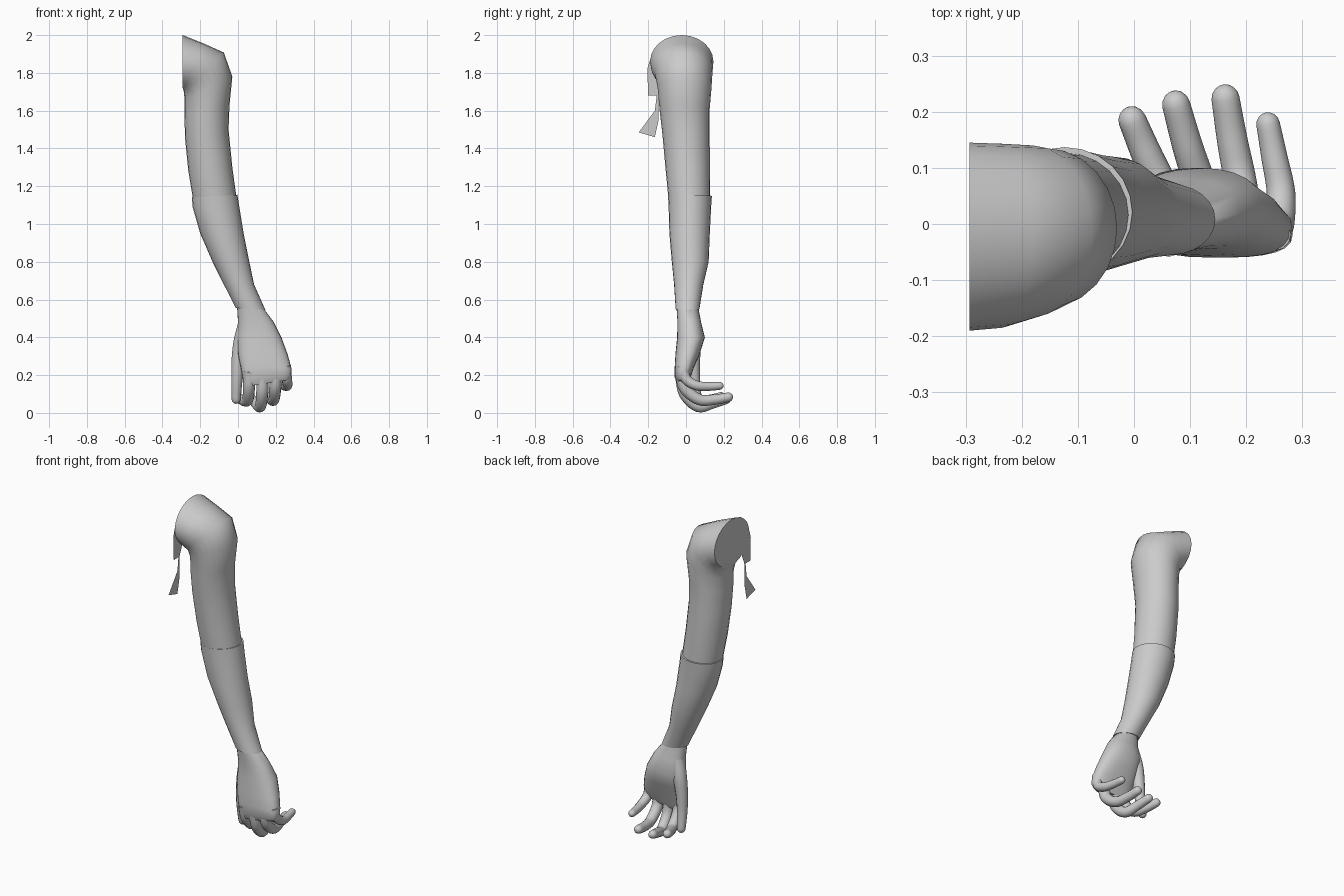
import bpy, bmesh, math
from mathutils import Vector

if "Cube" in bpy.data.objects:
    bpy.data.objects.remove(bpy.data.objects["Cube"])

SIDES = 24


def make_object(name, bm, angle=50):
    bmesh.ops.recalc_face_normals(bm, faces=bm.faces)
    mesh = bpy.data.meshes.new(name)
    bm.to_mesh(mesh)
    bm.free()
    ob = bpy.data.objects.new(name, mesh)
    bpy.context.collection.objects.link(ob)
    bpy.ops.object.select_all(action='DESELECT')
    ob.select_set(True)
    bpy.context.view_layer.objects.active = ob
    bpy.ops.object.shade_smooth_by_angle(angle=math.radians(angle))
    return ob


def skin_rings(name, rings, cap_start=True, cap_end=True):
    """Join a list of point rings into a tube."""
    bm = bmesh.new()
    vr = [[bm.verts.new(p) for p in r] for r in rings]
    n = len(rings[0])
    for a, b in zip(vr, vr[1:]):
        for i in range(n):
            j = (i + 1) % n
            bm.faces.new((a[i], a[j], b[j], b[i]))
    if cap_start:
        bm.faces.new(vr[0])
    if cap_end:
        bm.faces.new(vr[-1])
    return make_object(name, bm)


def section(inner, outer, y0, y1, power=1.0):
    """Oval ring spanning an inner and an outer (x, z) point and a y range."""
    pts = []
    for i in range(SIDES):
        t = 2 * math.pi * i / SIDES
        c, s = math.cos(t), math.sin(t)
        c = math.copysign(abs(c) ** power, c)
        s = math.copysign(abs(s) ** power, s)
        k = (1 + c) / 2
        pts.append((inner[0] + (outer[0] - inner[0]) * k,
                    (y0 + y1) / 2 + (y1 - y0) / 2 * s,
                    inner[1] + (outer[1] - inner[1]) * k))
    return pts


def catmull(points, steps=5):
    p = [points[0] * 2 - points[1]] + points + [points[-1] * 2 - points[-2]]
    out = []
    for i in range(1, len(p) - 2):
        a, b, c, d = p[i - 1:i + 3]
        for s in range(steps):
            t = s / steps
            out.append(0.5 * (2 * b + (c - a) * t + (2 * a - 5 * b + 4 * c - d) * t * t
                              + (3 * b - a - 3 * c + d) * t ** 3))
    return out + [points[-1]]


def digit(name, path, r0, r1):
    """Tapered tube with a rounded tip, following a smooth path."""
    pts = catmull([Vector(p) for p in path])
    n = len(pts)
    radii = [r0 + (r1 - r0) * i / (n - 1) for i in range(n)]
    end = (pts[-1] - pts[-2]).normalized()
    base = pts[-1]
    for a in (25, 50, 70, 85):
        pts.append(base + end * r1 * math.sin(math.radians(a)))
        radii.append(r1 * math.cos(math.radians(a)))
    rings = []
    for i, p in enumerate(pts):
        t = (pts[min(i + 1, len(pts) - 1)] - pts[max(i - 1, 0)]).normalized()
        u = Vector((1, 0, 0))
        u = (u - t * u.dot(t)).normalized()
        v = t.cross(u)
        rings.append([p + radii[i] * (u * math.cos(k * math.pi / 6) + v * math.sin(k * math.pi / 6))
                      for k in range(12)])
    return skin_rings(name, rings)


# Upper arm, cut flat at the shoulder
skin_rings("upper_arm", [
    section((-0.293, 1.72), (-0.293, 2.0), -0.19, 0.145),
    section((-0.289, 1.71), (-0.18, 1.955), -0.185, 0.143),
    section((-0.285, 1.69), (-0.075, 1.908), -0.165, 0.14),
    section((-0.284, 1.66), (-0.03, 1.78), -0.15, 0.135),
    section((-0.284, 1.58), (-0.045, 1.63), -0.14, 0.125),
    section((-0.28, 1.45), (-0.05, 1.50), -0.125, 0.125),
    section((-0.263, 1.28), (-0.03, 1.30), -0.108, 0.127),
    section((-0.238, 1.13), (-0.008, 1.14), -0.093, 0.127),
])

# Thin ragged flap hanging in the cut plane
bm = bmesh.new()
flap = [(-0.19, 1.87), (-0.205, 1.82), (-0.2, 1.68), (-0.155, 1.68), (-0.165, 1.60),
        (-0.25, 1.485), (-0.165, 1.46), (-0.145, 1.55), (-0.145, 1.68),
        (-0.12, 1.74), (-0.12, 1.87)]
bm.faces.new([bm.verts.new((-0.293, y, z)) for y, z in flap])
make_object("shoulder_flap", bm)

# Forearm
skin_rings("forearm", [
    section((-0.244, 1.14), (-0.003, 1.155), -0.095, 0.137),
    section((-0.24, 1.09), (0.007, 1.09), -0.092, 0.133),
    section((-0.2, 0.95), (0.03, 0.95), -0.088, 0.126),
    section((-0.135, 0.8), (0.06, 0.8), -0.075, 0.12),
    section((-0.075, 0.68), (0.085, 0.68), -0.063, 0.092),
    section((-0.012, 0.555), (0.145, 0.545), -0.055, 0.071),
])

# Palm and back of the hand
skin_rings("palm", [
    section((-0.005, 0.56), (0.138, 0.55), -0.05, 0.066),
    section((0.0, 0.48), (0.19, 0.48), -0.045, 0.08, 0.9),
    section((-0.005, 0.40), (0.23, 0.40), -0.047, 0.1, 0.85),
    section((0.0, 0.31), (0.263, 0.31), -0.056, 0.072, 0.8),
    section((0.015, 0.24), (0.282, 0.24), -0.06, 0.042, 0.75),
    section((0.025, 0.18), (0.283, 0.20), -0.06, 0.025, 0.75),
    section((0.045, 0.14), (0.27, 0.175), -0.045, 0.01, 0.75),
])

# Curled fingers and thumb
fingers = {
    "index_finger": [(0.062, -0.025, 0.22), (0.058, -0.005, 0.13), (0.05, 0.06, 0.065), (0.02, 0.13, 0.07), (-0.003, 0.185, 0.085)],
    "middle_finger": [(0.13, -0.025, 0.2), (0.128, -0.005, 0.1), (0.118, 0.065, 0.033), (0.095, 0.14, 0.05), (0.075, 0.213, 0.072)],
    "ring_finger": [(0.2, -0.025, 0.22), (0.197, -0.005, 0.13), (0.19, 0.07, 0.07), (0.175, 0.15, 0.07), (0.163, 0.224, 0.083)],
    "little_finger": [(0.25, -0.018, 0.25), (0.258, 0.0, 0.18), (0.262, 0.055, 0.145), (0.25, 0.12, 0.14), (0.239, 0.178, 0.143)],
}
for name, path in fingers.items():
    small = name == "little_finger"
    digit(name, path, 0.034 if not small else 0.03, 0.025 if not small else 0.021)
digit("thumb", [(0.045, 0.025, 0.47), (0.015, 0.038, 0.37), (0.0, 0.04, 0.27),
                (-0.006, 0.045, 0.17), (-0.01, 0.06, 0.072)], 0.045, 0.024)
